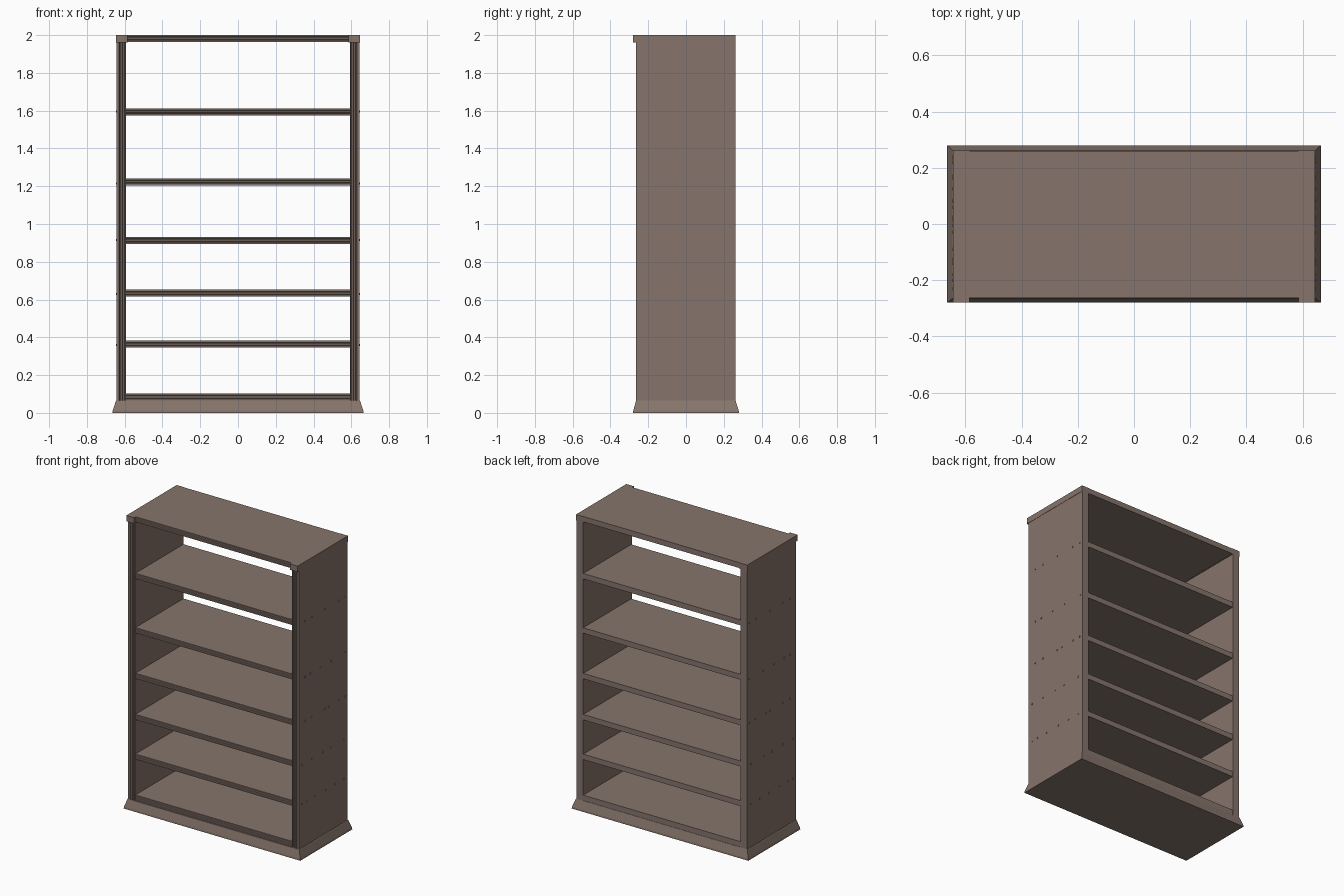
import bpy, bmesh, math
from mathutils import Vector, Matrix

if "Cube" in bpy.data.objects:
    bpy.data.objects.remove(bpy.data.objects["Cube"])

wood = bpy.data.materials.new("brown_wood")
wood.diffuse_color = (0.24, 0.178, 0.15, 1)
wood.use_nodes = True
wood.node_tree.nodes["Principled BSDF"].inputs["Base Color"].default_value = wood.diffuse_color


def finish(bm, name):
    bmesh.ops.recalc_face_normals(bm, faces=bm.faces)
    mesh = bpy.data.meshes.new(name)
    bm.to_mesh(mesh)
    bm.free()
    mesh.materials.append(wood)
    obj = bpy.data.objects.new(name, mesh)
    bpy.context.collection.objects.link(obj)
    return obj


def prism(name, points, direction):
    """Extrude a closed outline along a direction."""
    bm = bmesh.new()
    face = bm.faces.new([bm.verts.new(p) for p in points])
    ext = bmesh.ops.extrude_face_region(bm, geom=[face])
    verts = [v for v in ext["geom"] if isinstance(v, bmesh.types.BMVert)]
    bmesh.ops.translate(bm, verts=verts, vec=Vector(direction))
    return finish(bm, name)


def fluted(start, end, grooves, width, depth):
    """Points along an edge from start to end, with V grooves cut in."""
    pts = [(start, 0)]
    for g in grooves:
        pts += [(g - width, 0), (g, depth), (g + width, 0)]
    return pts + [(end, 0)]


# Plinth: low vertical foot with sloping sides
bm = bmesh.new()
rings = []
for hx, y0, y1, z in [(0.665, -0.28, 0.28, 0), (0.663, -0.279, 0.279, 0.012),
                      (0.648, -0.266, 0.264, 0.06), (0.645, -0.265, 0.262, 0.066)]:
    rings.append([bm.verts.new((x, y, z)) for x, y in
                  [(-hx, y0), (hx, y0), (hx, y1), (-hx, y1)]])
for a, b in zip(rings, rings[1:]):
    for i in range(4):
        j = (i + 1) % 4
        bm.faces.new([a[i], a[j], b[j], b[i]])
bm.faces.new(rings[0])
bm.faces.new(rings[-1])
finish(bm, "plinth")

# Side panels with fluted front edges, and cap blocks above them
for side, s in (("left", -1), ("right", 1)):
    edge = fluted(0.592, 0.643, [0.598, 0.612, 0.626], 0.003, 0.006)
    outline = [(s * x, -0.264 + d, 0.064) for x, d in edge]
    outline += [(s * 0.643, 0.262, 0.064), (s * 0.592, 0.262, 0.064)]
    prism(side + "_side_panel", outline, (0, 0, 1.898))
    cap = [(s * 0.586, -0.28, 1.96), (s * 0.645, -0.28, 1.96),
           (s * 0.645, 0.262, 1.96), (s * 0.586, 0.262, 1.96)]
    prism(side + "_cap_block", cap, (0, 0, 0.04))

# Shelves and top panel with grooved front edges
shelf_bottoms = [0.066, 0.345, 0.615, 0.895, 1.205, 1.575, 1.963]
for n, z in enumerate(shelf_bottoms):
    is_top = n == len(shelf_bottoms) - 1
    h = 0.037
    front = -0.262 if is_top else -0.257
    edge = fluted(0, h, [h * 0.3, h * 0.7], 0.003, 0.006)
    outline = [(-0.595, front + d, z + t) for t, d in edge]
    outline += [(-0.595, 0.26, z + h), (-0.595, 0.26, z)]
    prism("top_panel" if is_top else "shelf_%d" % (n + 1), outline, (1.19, 0, 0))

# Small pegs through the sides at each middle shelf
peg_rows = {
    0.36: (-0.23, -0.18, -0.09, 0.025, 0.125, 0.22),
    0.63: (-0.23, -0.125, -0.005, 0.08, 0.22),
    0.915: (-0.2, -0.125, 0.015, 0.06, 0.17, 0.235),
    1.215: (-0.2, -0.14, -0.03, 0.085, 0.24),
    1.595: (-0.2, -0.125, 0.015, 0.165, 0.235),
}
bm = bmesh.new()
for s in (-1, 1):
    for z, row in peg_rows.items():
        for y in row:
            place = Matrix.Translation((s * 0.642, y, z)) @ Matrix.Rotation(math.pi / 2, 4, 'Y')
            bmesh.ops.create_cone(bm, cap_ends=True, segments=8, radius1=0.006,
                                  radius2=0.006, depth=0.01, matrix=place)
finish(bm, "shelf_pegs")
